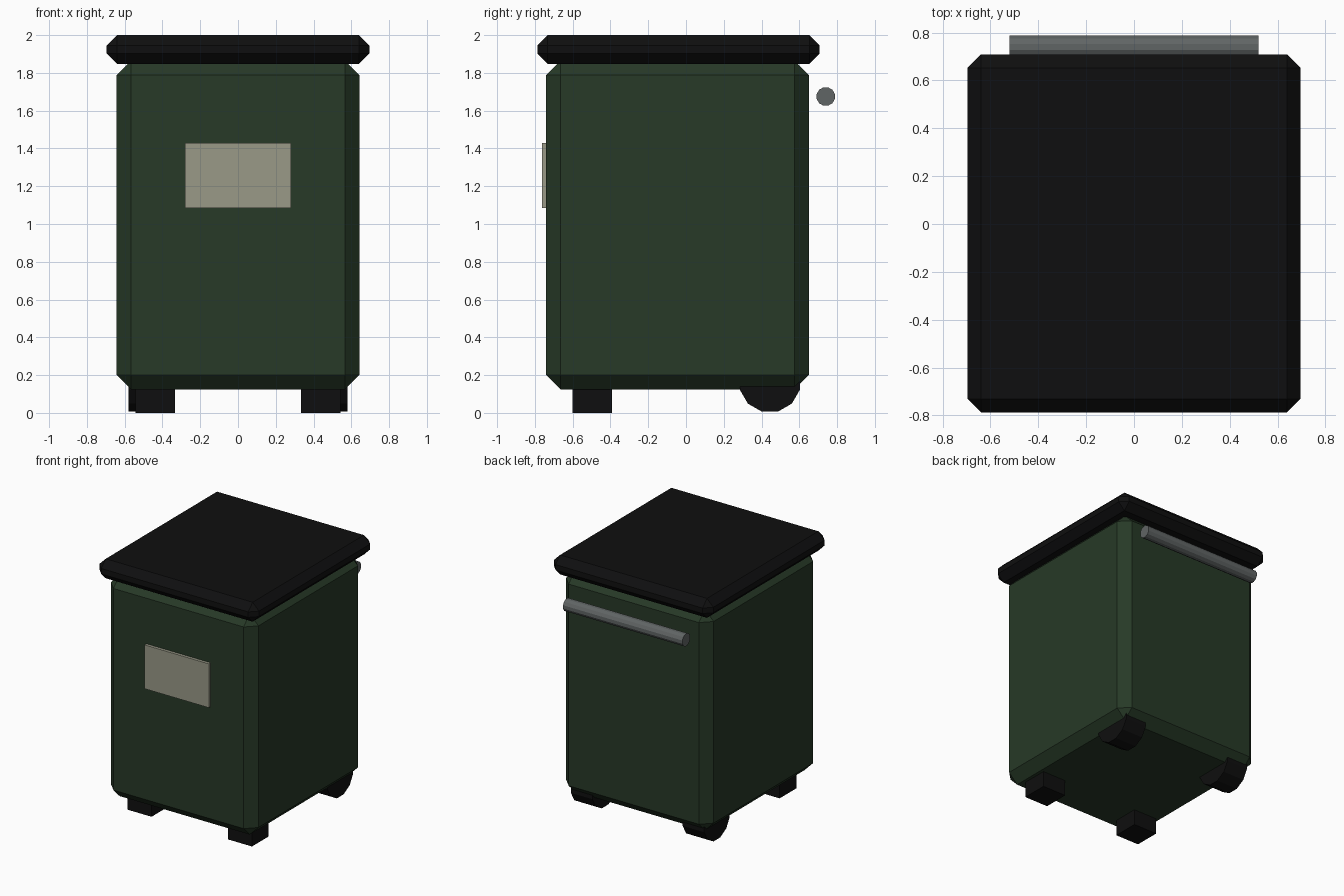
import bpy, bmesh, math
from mathutils import Matrix, Vector

if "Cube" in bpy.data.objects:
    bpy.data.objects.remove(bpy.data.objects["Cube"])


def material(name, rgb):
    m = bpy.data.materials.new(name)
    m.diffuse_color = (*rgb, 1.0)
    m.use_nodes = True
    m.node_tree.nodes["Principled BSDF"].inputs["Base Color"].default_value = m.diffuse_color
    return m


GREEN = material("dark green", (0.020, 0.041, 0.020))
BLACK = material("black", (0.0047, 0.0047, 0.0049))
GREY = material("steel grey", (0.118, 0.130, 0.130))
CREAM = material("label beige", (0.32, 0.32, 0.245))


def finish(name, bm, mat):
    me = bpy.data.meshes.new(name)
    bm.to_mesh(me)
    bm.free()
    me.materials.append(mat)
    ob = bpy.data.objects.new(name, me)
    bpy.context.collection.objects.link(ob)
    return ob


def box(name, lo, hi, mat, chamfer=0.0):
    lo, hi = Vector(lo), Vector(hi)
    bm = bmesh.new()
    bmesh.ops.create_cube(bm, size=1.0, matrix=Matrix.Translation((lo + hi) / 2)
                          @ Matrix.Diagonal((*(hi - lo), 1.0)))
    if chamfer:
        bmesh.ops.bevel(bm, geom=bm.edges[:], offset=chamfer, segments=1,
                        profile=0.5, affect='EDGES')
    return finish(name, bm, mat)


def x_cylinder(name, centre, radius, length, mat, sides=12):
    # cylinder along x, with a flat facet at the bottom
    bm = bmesh.new()
    mtx = (Matrix.Translation(centre) @ Matrix.Rotation(math.pi / 2, 4, 'Y')
           @ Matrix.Rotation(math.pi / sides, 4, 'Z'))
    bmesh.ops.create_cone(bm, cap_ends=True, segments=sides, radius1=radius,
                          radius2=radius, depth=length, matrix=mtx)
    return finish(name, bm, mat)


# Bin body and lid
box("body", (-0.643, -0.74, 0.125), (0.643, 0.65, 1.865), GREEN, 0.076)
box("lid", (-0.695, -0.787, 1.847), (0.695, 0.708, 2.0), BLACK, 0.055)

# Front label plate
box("label_plate", (-0.28, -0.763, 1.085), (0.28, -0.735, 1.43), CREAM)

# Rear handle bar
x_cylinder("handle", (0, 0.74, 1.675), 0.05, 1.04, GREY)

# Front feet and rear wheels on both sides
for side, s in (("left", -1), ("right", 1)):
    xs = sorted((s * 0.333, s * 0.542))
    box(f"front_foot_{side}", (xs[0], -0.6, 0.0), (xs[1], -0.392, 0.17), BLACK)
    x_cylinder(f"rear_wheel_{side}", (s * 0.487, 0.444, 0.166), 0.165, 0.187, BLACK)
